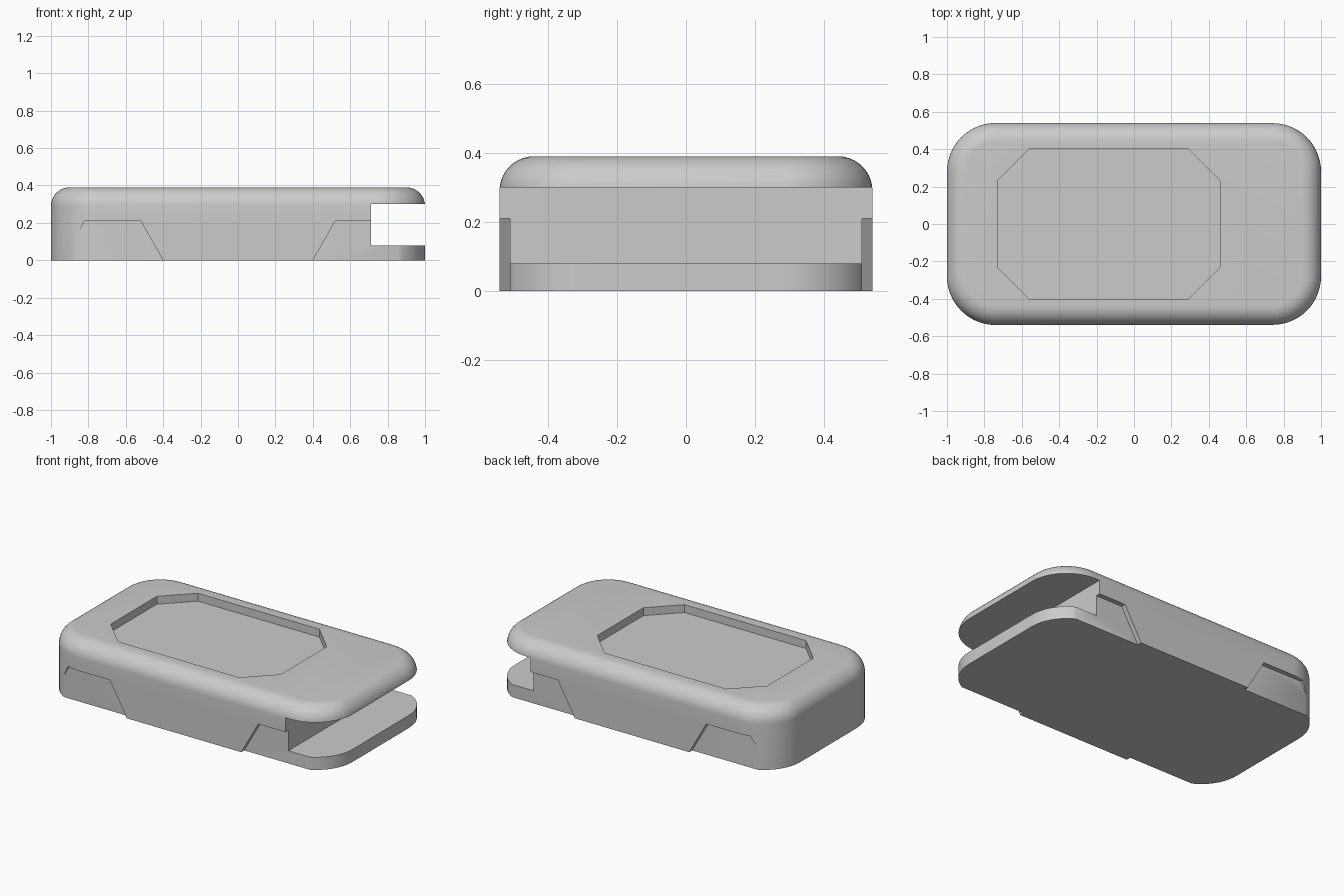
import bpy, bmesh, math
from mathutils import Vector

default = bpy.data.objects.get("Cube")
if default:
    bpy.data.objects.remove(default, do_unlink=True)

LENGTH, WIDTH, HEIGHT = 2.0, 1.08, 0.39
CORNER, ROUND = 0.26, 0.1

grey = bpy.data.materials.new("plain_grey")
grey.use_nodes = True
colour = (0.6, 0.6, 0.6, 1)
grey.diffuse_color = colour
grey.node_tree.nodes["Principled BSDF"].inputs["Base Color"].default_value = colour


def make_object(name, bm):
    bmesh.ops.recalc_face_normals(bm, faces=bm.faces)
    mesh = bpy.data.meshes.new(name)
    bm.to_mesh(mesh)
    bm.free()
    mesh.materials.append(grey)
    obj = bpy.data.objects.new(name, mesh)
    bpy.context.collection.objects.link(obj)
    return obj


def prism(name, points, depth):
    """Closed profile of 3D points extruded along a vector."""
    bm = bmesh.new()
    face = bm.faces.new([bm.verts.new(p) for p in points])
    ext = bmesh.ops.extrude_face_region(bm, geom=[face])["geom"]
    bmesh.ops.translate(bm, vec=Vector(depth),
                        verts=[g for g in ext if isinstance(g, bmesh.types.BMVert)])
    if len({v.co.z for v in bm.verts if v.is_valid}) and face.is_valid is False:
        bmesh.ops.holes_fill(bm, edges=bm.edges)
    return make_object(name, bm)


def cut(target, cutter):
    cutter.hide_render = True
    mod = target.modifiers.new("cut", 'BOOLEAN')
    mod.operation, mod.solver, mod.object = 'DIFFERENCE', 'EXACT', cutter
    bpy.context.view_layer.objects.active = target
    bpy.ops.object.modifier_apply(modifier=mod.name)
    bpy.data.objects.remove(cutter, do_unlink=True)


# Body: block with rounded corners, then a rounded top rim
bm = bmesh.new()
bmesh.ops.create_cube(bm, size=1)
for v in bm.verts:
    v.co = (v.co.x * LENGTH, v.co.y * WIDTH, (v.co.z + 0.5) * HEIGHT)
upright = [e for e in bm.edges if abs(e.verts[0].co.z - e.verts[1].co.z) > 0.1]
bmesh.ops.bevel(bm, geom=upright, offset=CORNER, segments=14, profile=0.5, affect='EDGES')
rim = [e for e in bm.edges if all(v.co.z > HEIGHT - 0.001 for v in e.verts)]
bmesh.ops.bevel(bm, geom=rim, offset=ROUND, segments=10, profile=0.5, affect='EDGES')
body = make_object("body", bm)

# Open slot across the left end
slot = [(0.71, -0.7, 0.08), (1.2, -0.7, 0.08), (1.2, -0.7, 0.3), (0.71, -0.7, 0.3)]
cut(body, prism("slot_cutter", slot, (0, 1.4, 0)))

# Shallow tapered side recesses, two on each long side
for side in (-1, 1):
    for centre in (-0.67, 0.67):
        slope = 0.12 / 0.21
        low, high = 0.27 + 0.05 * slope, 0.15
        shape = [(-low, -0.05), (low, -0.05), (high, 0.21), (-high, 0.21)]
        points = [(centre + x, side * 0.51, z) for x, z in shape]
        cut(body, prism("side_recess_cutter", points, (0, side * 0.2, 0)))

# Chamfered eight-sided pocket in the top
hx, hy, ch = 0.595, 0.4, 0.17
octagon = []
for sx, sy in ((1, 1), (-1, 1), (-1, -1), (1, -1)):
    pair = [(sx * hx, sy * (hy - ch)), (sx * (hx - ch), sy * hy)]
    octagon += pair if sx * sy > 0 else pair[::-1]
pocket = [(x - 0.135, y, HEIGHT - 0.05) for x, y in octagon]
cut(body, prism("pocket_cutter", pocket, (0, 0, 0.2)))

# Smooth rounded surfaces, keep the cut edges crisp
bpy.ops.object.select_all(action='DESELECT')
body.select_set(True)
bpy.context.view_layer.objects.active = body
bpy.ops.object.shade_smooth_by_angle(angle=math.radians(30))
